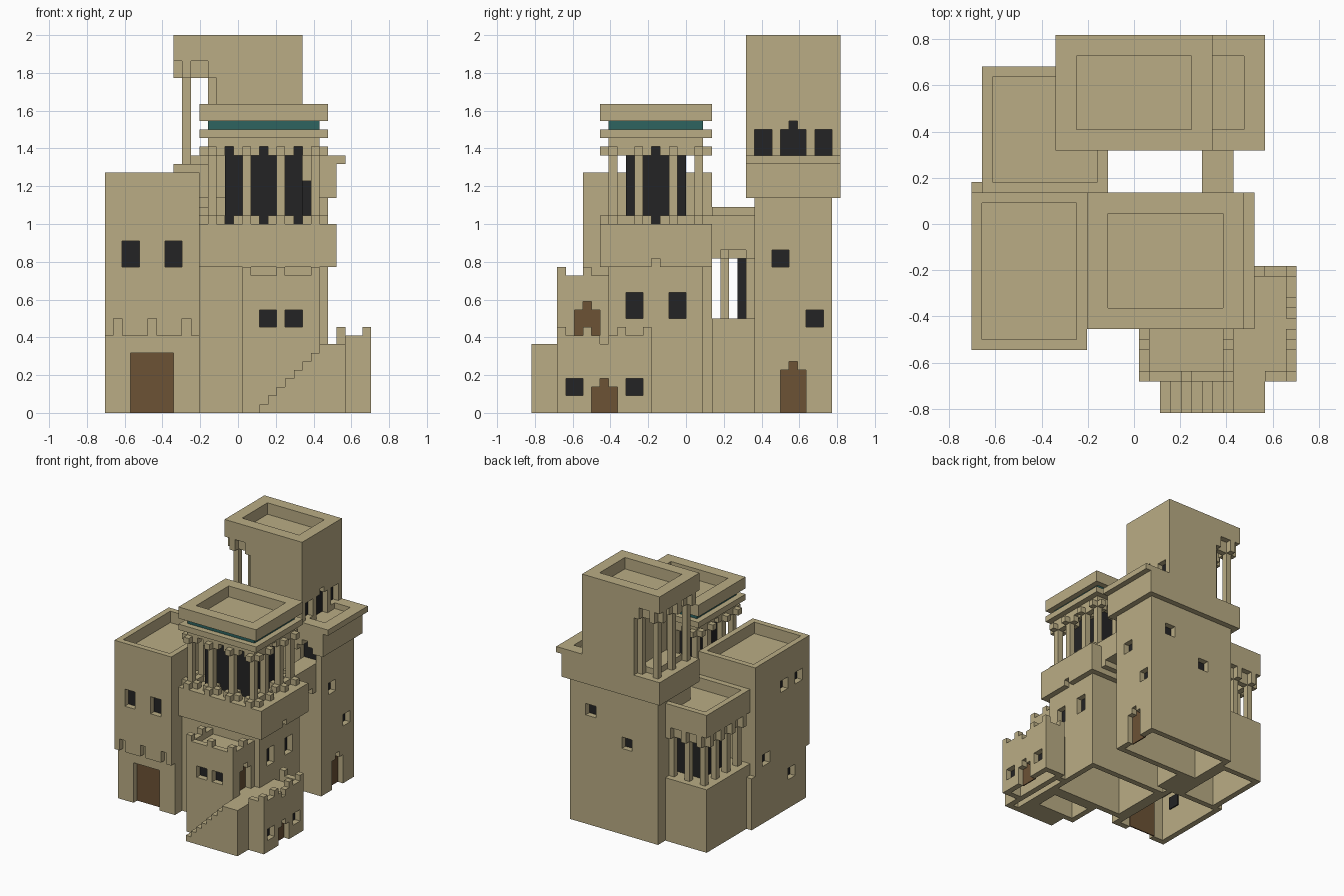
import bpy
import bmesh
from mathutils import Vector

old = bpy.data.objects.get("Cube")
if old:
    bpy.data.objects.remove(old, do_unlink=True)

# Everything sits on a block grid: i along x, j along y, k along z
UNIT = 1 / 22
ORIGIN = Vector((15.5, 18, 0))
SIDES = {"front": (1, -1), "back": (1, 1), "east": (0, 1), "west": (0, -1)}


def material(name, color):
    mat = bpy.data.materials.new(name)
    mat.use_nodes = True
    mat.diffuse_color = (*color, 1)
    mat.node_tree.nodes["Principled BSDF"].inputs["Base Color"].default_value = (*color, 1)
    return mat


stone = material("sandstone", (0.49, 0.415, 0.232))
dark = material("dark opening", (0.017, 0.017, 0.018))
wood = material("brown wood", (0.15, 0.084, 0.036))
teal = material("teal band", (0.026, 0.125, 0.115))


def blocks(name, boxes, mat=stone):
    """One object made of boxes, each given as ranges (i, j, k)."""
    bm = bmesh.new()
    for ranges in boxes:
        verts = bmesh.ops.create_cube(bm, size=1)["verts"]
        for v in verts:
            grid = Vector([r[0] if c < 0 else r[1] for c, r in zip(v.co, ranges)])
            v.co = (grid - ORIGIN) * UNIT
    mesh = bpy.data.meshes.new(name)
    bm.to_mesh(mesh)
    bm.free()
    mesh.materials.append(mat)
    obj = bpy.data.objects.new(name, mesh)
    bpy.context.collection.objects.link(obj)
    return obj


def block(name, i, j, k, mat=stone):
    return blocks(name, [(i, j, k)], mat)


def carve(body, i, j, k):
    cutter = block("cutter", i, j, k)
    cutter.hide_render = True
    mod = body.modifiers.new("cut", "BOOLEAN")
    mod.operation, mod.solver, mod.object = "DIFFERENCE", "EXACT", cutter
    bpy.context.view_layer.objects.active = body
    bpy.ops.object.modifier_apply(modifier=mod.name)
    bpy.data.objects.remove(cutter, do_unlink=True)


def opening(body, side, pos, u, k, mat=dark, depth=1):
    """Recess in a wall with a thin coloured plate at its back."""
    axis, s = SIDES[side]
    back = pos - (depth + 0.2) * s
    cut, plate = [u, u, k], [None, None, (max(0, k[0] - 0.1), k[1] + 0.1)]
    cut[axis] = sorted((pos + 0.5 * s, back))
    plate[axis] = sorted((pos - depth * s, back))
    plate[1 - axis] = (u[0] - 0.1, u[1] + 0.1)
    carve(body, *cut)
    block(body.name + "_panel", *plate, mat)


def stepped_door(body, side, pos, u, k, mat, depth=1):
    opening(body, side, pos, u, k, mat, depth)
    opening(body, side, pos, (u[0] + 1, u[1] - 1), (k[1] - 0.5, k[1] + 1), mat, depth)


def colonnade(name, spots, k0, k1, cap, base=0):
    """Square columns with cross-shaped capitals and optional bases."""
    parts = []
    for i, j in spots:
        parts.append(((i, i + 1), (j, j + 1), (k0, k1)))
        for k in [(k1 - cap, k1)] + ([(k0, k0 + base)] if base else []):
            parts.append(((i - 1, i + 2), (j, j + 1), k))
            parts.append(((i, i + 1), (j - 1, j + 2), k))
    blocks(name, parts)


def ring(xs, ys):
    return [(i, j) for i in xs for j in ys
            if i in (xs[0], xs[-1]) or j in (ys[0], ys[-1])]


# Front gate tower with overhanging upper storey
base = block("gate_tower_base", (0, 11), (7, 22), (0, 9))
carve(base, (1, 10), (8, 21), (-1, 8))
opening(base, "front", 7, (3, 8), (-0.5, 7), wood)
opening(base, "west", 0, (10, 12), (5, 7))
tower = block("gate_tower", (0, 11), (6, 21), (9, 28))
carve(tower, (1, 10), (7, 20), (26, 29))
for i in (1, 5, 9):
    carve(tower, (i, i + 1), (5, 7), (8, 11))
for i in (2, 7):
    opening(tower, "front", 6, (i, i + 2), (17, 20))
for j, k in ((8, 21), (12, 21), (17, 10)):
    opening(tower, "west", 0, (j, j + 2), (k, k + 2))

# Main hall and its overhanging platform
hall = block("main_hall", (11, 26), (9, 20), (0, 17))
carve(hall, (12, 25), (10, 19), (-1, 16))
for j in (11, 16):
    opening(hall, "east", 26, (j, j + 2), (11, 14))
platform = block("main_platform", (11, 27), (8, 21), (17, 22))
carve(platform, (26, 28), (14, 15), (16, 18))

# Columned pavilion on the platform
block("pavilion_core", (14, 23), (11, 18), (22, 31), dark)
colonnade("pavilion_columns", ring((12, 16, 20, 24), (9, 12, 16, 19)), 22, 31, 1, 1)
block("pavilion_lintel", (12, 25), (9, 20), (31, 32))
block("pavilion_cornice", (11, 26), (8, 21), (32, 33))
block("pavilion_band", (12, 25), (9, 20), (33, 34), teal)
roof = block("pavilion_roof", (11, 26), (8, 21), (34, 36))
carve(roof, (13, 24), (10, 19), (34.1, 37))

# Front terrace block with battlements
terrace = block("terrace_block", (16, 25), (3, 9), (0, 16))
carve(terrace, (17, 24), (4, 9.5), (15, 17))
carve(terrace, (17, 24), (4, 8), (-1, 14))
for i in (18, 21):
    opening(terrace, "front", 3, (i, i + 2), (10, 12))
stepped_door(terrace, "east", 25, (5, 8), (8, 12), wood)
blocks("terrace_merlons", [((i, i + 1), (j, j + 1), (16, 17)) for i, j in
                           ((16, 3), (20, 3), (24, 3), (16, 6), (24, 6))])

# Stairs, landing and small gatehouse
blocks("stairs", [((18 + n, 19 + n), (0, 3), (0, n + 1)) for n in range(7)])
landing = block("stair_landing", (25, 28), (0, 13), (0, 8))
carve(landing, (26, 27), (1, 12), (-1, 7))
gate = block("gatehouse", (27, 31), (3, 14), (0, 8))
carve(gate, (28, 30), (4, 13), (-1, 7))
carve(gate, (26.5, 28), (2.5, 13), (-1, 9))
for j in (4, 11):
    opening(gate, "east", 31, (j, j + 2), (2, 4))
stepped_door(gate, "east", 31, (7, 10), (-0.5, 3), wood)
blocks("gatehouse_parapet", [((28, 31), (3, 4), (8, 9)), ((27, 31), (13, 14), (8, 9)),
                             ((30, 31), (4, 8), (8, 9)), ((30, 31), (9, 13), (8, 9))])
blocks("gatehouse_merlons", [((i, i + 1), (j, j + 1), (9, 10)) for i, j in
                             ((30, 3), (30, 6), (30, 10), (30, 13), (27, 13))])

# Bridge from the platform to the rear tower
blocks("bridge", [((22, 25), (21, 26), (19, 23)),
                  ((22, 25), (21, 22), (18, 19)), ((22, 25), (25, 26), (18, 19))])

# Rear house with open columned storey
house = block("rear_house", (1, 9), (21, 33), (0, 11))
carve(house, (2, 8), (22, 32), (-1, 10))
block("rear_house_wing", (9, 13), (21, 26), (0, 11))
block("rear_house_core", (4, 10), (24, 30), (11, 20), dark)
spots = [(i, j) for i, j in ring((2, 5, 8, 11), (22, 25, 28, 31)) if i < 9 or j < 26]
colonnade("rear_house_columns", spots, 11, 20, 2)
roof = block("rear_house_roof", (1, 13), (21, 33), (20, 24))
carve(roof, (2, 12), (22, 32), (22, 25))

# Rear tower shaft and corbelled ledge
shaft = block("rear_tower_shaft", (9, 26), (26, 35), (0, 25))
carve(shaft, (10, 25), (27, 34), (-1, 10))
for j, k in ((28, 17), (32, 10)):
    opening(shaft, "east", 26, (j, j + 2), (k, k + 2))
for i, k in ((21, 19), (14, 15)):
    opening(shaft, "back", 35, (i, i + 2), (k, k + 2))
stepped_door(shaft, "east", 26, (29, 32), (-0.5, 5), wood)
opening(shaft, "front", 26, (22, 25), (23, 25.5))
ledge = block("rear_tower_ledge", (8, 27), (25, 36), (25, 29))
stepped_door(ledge, "front", 25, (22, 25), (24.5, 26), dark, 2)
balcony = block("balcony", (23, 28), (25, 36), (29, 30))
carve(balcony, (22, 26), (27, 34), (28, 31))

# Rear tower upper storey with corner loggia
upper = block("rear_tower_upper", (13, 23), (25, 36), (29, 41))
for j in (26, 33):
    opening(upper, "east", 23, (j, j + 2), (30, 33))
stepped_door(upper, "east", 23, (29, 32), (29, 33), dark)
top = block("rear_tower_roof", (8, 23), (25, 36), (41, 44))
carve(top, (10, 21), (27, 34), (42, 45))
block("loggia_floor", (10, 13), (27, 34), (29, 30))
colonnade("loggia_columns", [(9, 26), (9, 30), (9, 34), (12, 26), (12, 34)], 29, 41, 2)
